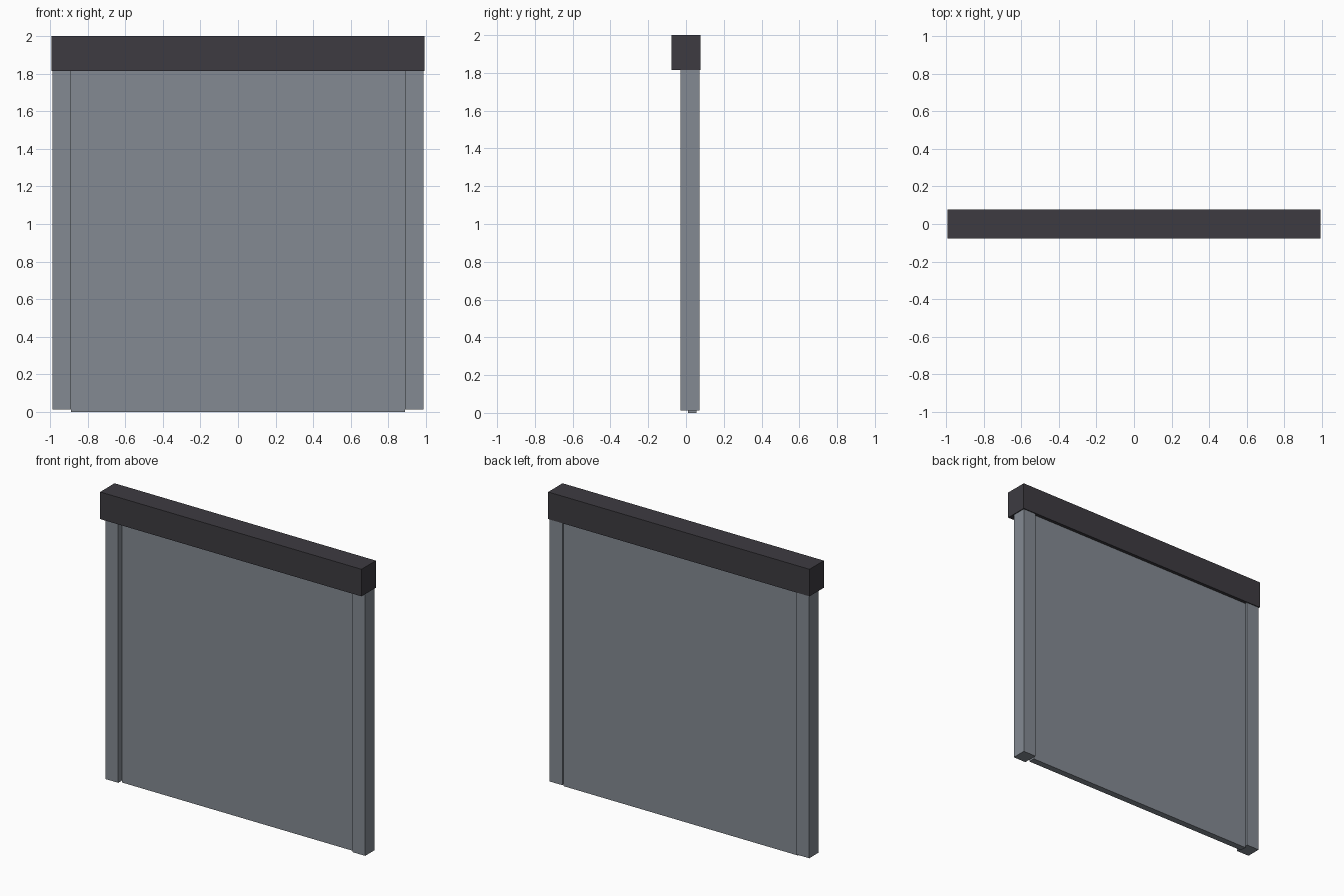
import bpy

cube = bpy.data.objects.get("Cube")
if cube:
    bpy.data.objects.remove(cube, do_unlink=True)


def make_material(name, rgb):
    mat = bpy.data.materials.new(name)
    mat.use_nodes = True
    mat.diffuse_color = (*rgb, 1)
    mat.node_tree.nodes["Principled BSDF"].inputs["Base Color"].default_value = (*rgb, 1)
    return mat


def box(name, low, high, mat):
    """Add a flat-sided box between two opposite corners."""
    centre = [(a + b) / 2 for a, b in zip(low, high)]
    bpy.ops.mesh.primitive_cube_add(size=1, location=centre)
    obj = bpy.context.object
    obj.name = name
    obj.scale = [b - a for a, b in zip(low, high)]
    bpy.ops.object.transform_apply(location=False, rotation=False, scale=True)
    obj.data.materials.append(mat)
    return obj


charcoal = make_material("charcoal", (0.047, 0.044, 0.053))
steel_grey = make_material("steel grey", (0.23, 0.255, 0.29))

HEADER_Z = 1.814
INNER_X, OUTER_X = 0.889, 0.986

# Housing across the top
box("header_box", (-0.992, -0.078, HEADER_Z), (0.992, 0.078, 2), charcoal)

# Flat shutter between the guides, reaching the ground
box("shutter_panel", (-INNER_X, 0.011, 0), (INNER_X, 0.056, HEADER_Z), steel_grey)

# Guide posts, stopping just short of the ground
for name, side in (("left_guide", 1), ("right_guide", -1)):
    x_low, x_high = sorted((side * INNER_X, side * OUTER_X))
    box(name, (x_low, -0.029, 0.013), (x_high, 0.072, HEADER_Z), steel_grey)
